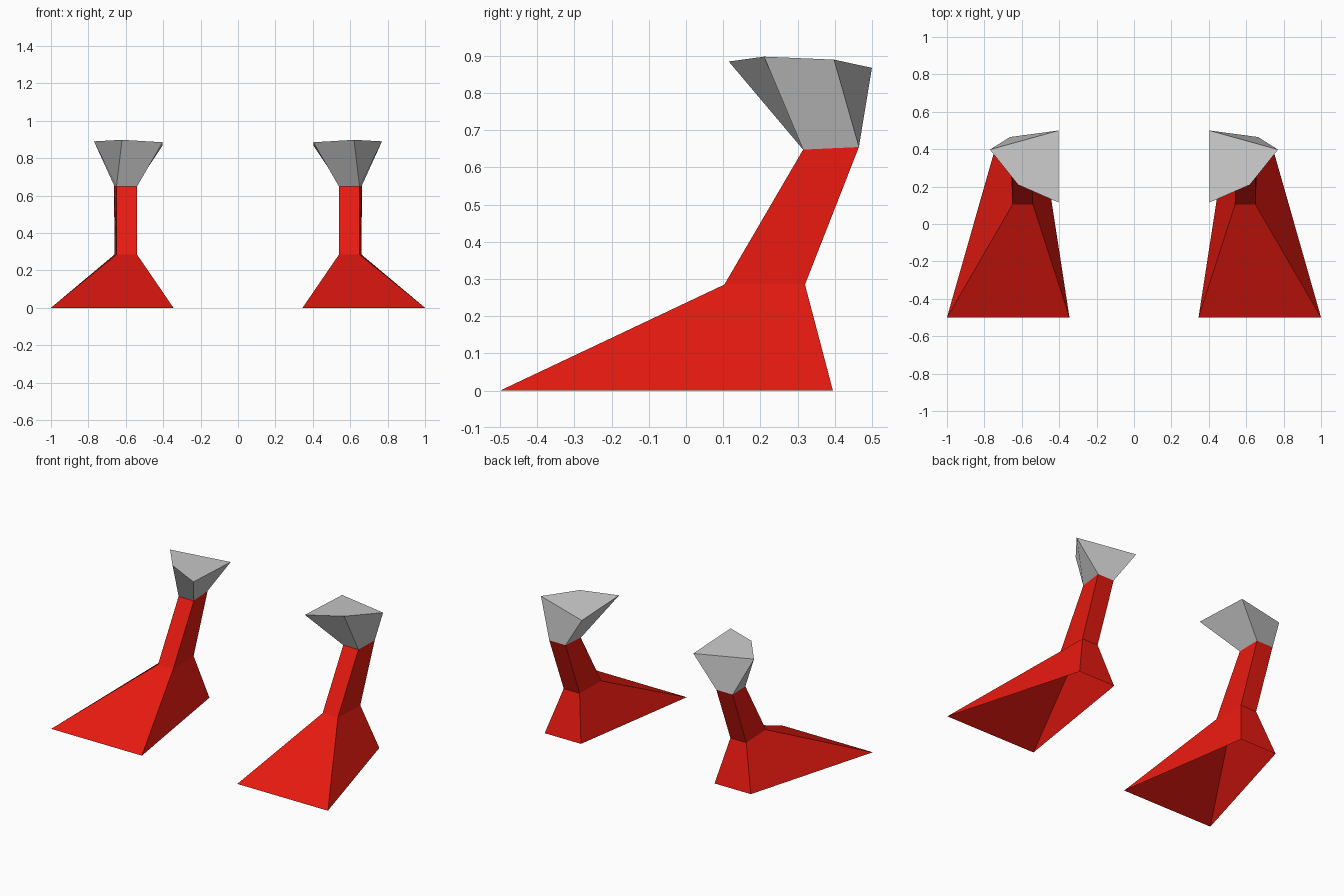
import bpy, bmesh

if "Cube" in bpy.data.objects:
    bpy.data.objects.remove(bpy.data.objects["Cube"])


def ring(x0, x1, x2, x3, y_front, y_back, z_front, z_back):
    """Four corners: front inner, front outer, back outer, back inner."""
    return [(x0, y_front, z_front), (x1, y_front, z_front),
            (x2, y_back, z_back), (x3, y_back, z_back)]


def loft(name, rings, cap_top=False):
    """Skin four-sided rings from bottom to top, mirrored across x = 0."""
    bm = bmesh.new()
    loops = [[bm.verts.new(p) for p in r] for r in rings]
    for low, high in zip(loops, loops[1:]):
        for i in range(4):
            j = (i + 1) % 4
            bm.faces.new((low[i], low[j], high[j], high[i]))
    if cap_top:
        bm.faces.new(loops[-1])
    mesh = bpy.data.meshes.new(name)
    bm.to_mesh(mesh)
    bm.free()
    obj = bpy.data.objects.new(name, mesh)
    bpy.context.collection.objects.link(obj)
    mirror = obj.modifiers.new("mirror", 'MIRROR')
    mirror.use_axis[0] = True
    mirror.use_mirror_merge = False
    return obj


red = bpy.data.materials.new("red")
red.diffuse_color = (0.8, 0.01, 0.005, 1)
red.use_nodes = True
red.node_tree.nodes["Principled BSDF"].inputs["Base Color"].default_value = red.diffuse_color

sole = ring(0.345, 1.0, 0.745, 0.483, -0.5, 0.395, 0.0, 0.0)
ankle = ring(0.54, 0.65, 0.66, 0.545, 0.103, 0.32, 0.285, 0.285)
wrist = ring(0.54, 0.65, 0.663, 0.545, 0.315, 0.465, 0.648, 0.655)
flare = [(0.403, 0.115, 0.885), (0.62, 0.21, 0.898),
         (0.77, 0.398, 0.89), (0.403, 0.5, 0.868)]

# Red feet, open underneath, with leaning shafts
feet = loft("foot_and_shaft", [sole, ankle, wrist])
feet.data.materials.append(red)

# Grey flared tops
loft("flared_top", [wrist, flare], cap_top=True)
